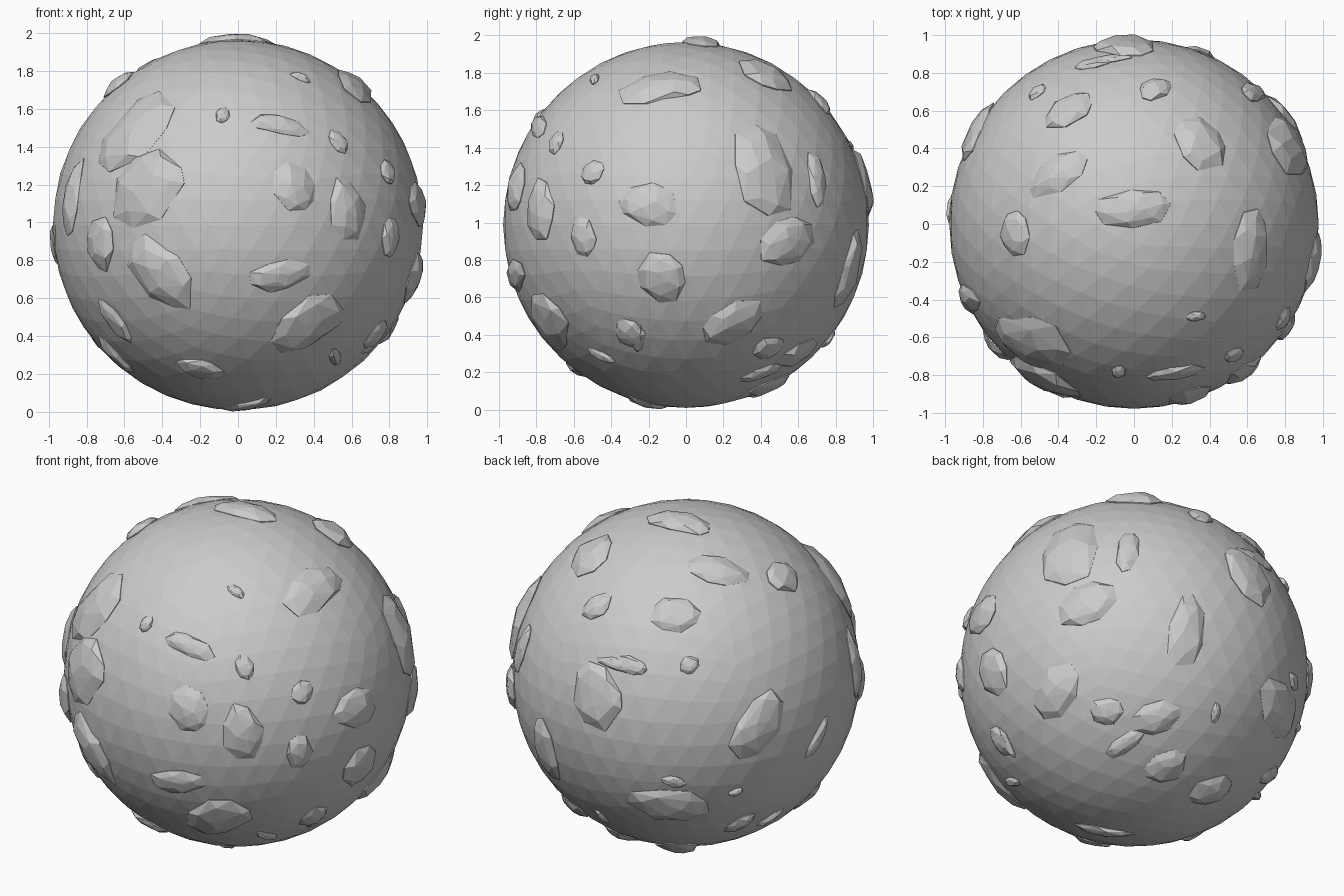
import bpy, bmesh, math, random
from mathutils import Vector

if "Cube" in bpy.data.objects:
    bpy.data.objects.remove(bpy.data.objects["Cube"])

random.seed(4)
R = 0.978
CENTRE = Vector((0, 0, 0.987))


def link(name, bm):
    mesh = bpy.data.meshes.new(name)
    bm.to_mesh(mesh)
    bm.free()
    ob = bpy.data.objects.new(name, mesh)
    bpy.context.collection.objects.link(ob)
    ob.location = CENTRE
    return ob


def basis(azimuth, elevation):
    """Right, up and outward vectors of a viewing side (azimuth 0 = front)."""
    a, e = math.radians(azimuth), math.radians(elevation)
    out = Vector((math.sin(a) * math.cos(e), -math.cos(a) * math.cos(e), math.sin(e)))
    right = Vector((math.cos(a), math.sin(a), 0))
    return right, out.cross(right), out


def rock(name, side, u, v, width, height, tilt=0):
    """Faceted convex stone whose outline, seen from a side, is width x height."""
    right, up, out = side
    d = math.hypot(u, v)
    if d > 0.95:
        u, v = u * 0.95 / d, v * 0.95 / d
    w = math.sqrt(R * R - u * u - v * v)
    n = (right * u + up * v + out * w).normalized()
    t = math.radians(tilt)
    ax = right * math.cos(t) + up * math.sin(t)
    ay = up * math.cos(t) - right * math.sin(t)

    # undo the foreshortening towards the rim
    def flat(a, size):
        f = a - n * a.dot(n)
        k = max(f.length, 0.4)
        return f.normalized() * min(size / k if k > 0.8 else size * 1.2, size * 1.4)

    ax, ay = flat(ax, width / 2), flat(ay, height / 2)
    thick = min(0.045, 0.015 + 0.09 * min(ax.length, ay.length) * 2)
    bm = bmesh.new()
    for z, radius, count in ((-0.9, 0.95, 7), (0.1, 1.02, 8), (0.72, 0.72, 6), (0.95, 0.28, 3)):
        start = random.random() * 6.28
        for i in range(count):
            a = start + (i + random.uniform(-0.25, 0.25)) * 2 * math.pi / count
            r = radius * random.uniform(0.88, 1.06)
            p = n * R + ax * math.cos(a) * r + ay * math.sin(a) * r
            bm.verts.new(p.normalized() * (R + thick * z * random.uniform(0.75, 1.1)))
    hull = bmesh.ops.convex_hull(bm, input=bm.verts)
    bmesh.ops.delete(bm, geom=[g for g in hull["geom_interior"] if isinstance(g, bmesh.types.BMVert)],
                     context='VERTS')
    bmesh.ops.recalc_face_normals(bm, faces=bm.faces)
    link(name, bm)


# Main faceted ball
ball = bmesh.new()
bmesh.ops.create_icosphere(ball, subdivisions=4, radius=R)
link("ball", ball)

# Stones per viewing side: (u, v, width, height, tilt), relative to the ball centre
front = [
    (-.55, .5, .54, .32, 32), (-.48, .2, .44, .4, 20), (-.42, -.26, .48, .27, -42),
    (-.73, -.1, .2, .27, 30), (-.65, -.51, .25, .14, -30), (-.65, -.69, .26, .13, -32),
    (-.2, -.76, .25, .14, -22), (.38, -.52, .44, .27, 30), (.22, -.27, .34, .16, 5),
    (.3, .2, .24, .26, 0), (.58, .08, .19, .35, 15), (.22, .53, .33, .1, -5),
    (-.08, .58, .08, .08, 0), (.33, .78, .1, .06, -45), (.53, .44, .1, .12, 0),
]
front2 = [(-.88, .15, .15, .45, 0), (.72, -.61, .09, .17, -20)]
right = [
    (-.13, .74, .5, .2, 0), (.42, .29, .33, .52, 0), (.7, .25, .12, .28, -15),
    (.55, -.09, .32, .25, 10), (.88, -.24, .19, .44, -20), (.25, -.53, .36, .2, 42),
    (-.13, -.28, .28, .27, 0), (-.2, .11, .33, .24, -10), (-.55, -.07, .14, .21, 0),
    (-.5, .28, .12, .14, 0), (-.3, -.58, .18, .15, -25), (-.45, -.7, .15, .07, 0),
]
top = [
    (0, .08, .42, .22, 5), (-.4, .27, .36, .18, 25), (-.35, .6, .3, .18, 20),
    (-.15, .87, .28, .06, 5), (.35, .43, .3, .27, -20), (-.63, -.05, .17, .25, 5),
]
back_left = [
    (-.5, .39, .17, .15, 0), (-.31, .06, .2, .1, -15), (.02, .06, .12, .1, 30),
    (-.5, -.11, .28, .4, 15), (.41, -.28, .24, .48, -30), (.74, -.36, .08, .28, -25),
    (-.09, -.74, .5, .24, -8), (-.07, -.6, .14, .07, -20), (.3, -.84, .15, .15, 0),
    (.47, -.81, .13, .1, 0), (.28, -.66, .08, .05, 0),
]
below = [
    (-.13, -.25, .2, .16, 10), (.15, -.29, .3, .19, 15), (-.03, -.43, .25, .1, 40),
    (.2, -.56, .24, .18, 0), (.44, -.69, .25, .22, 45), (.48, -.26, .05, .12, 0),
    (-.18, -.9, .35, .1, 0),
]
sides = (("front", basis(0, 0), front + front2), ("right", basis(90, 0), right),
         ("top", basis(0, 90), top), ("back_left", basis(215, 24), back_left),
         ("below", basis(138, -28), below))
for name, side, stones in sides:
    for i, stone in enumerate(stones):
        rock(f"stone_{name}_{i + 1}", side, *stone)
